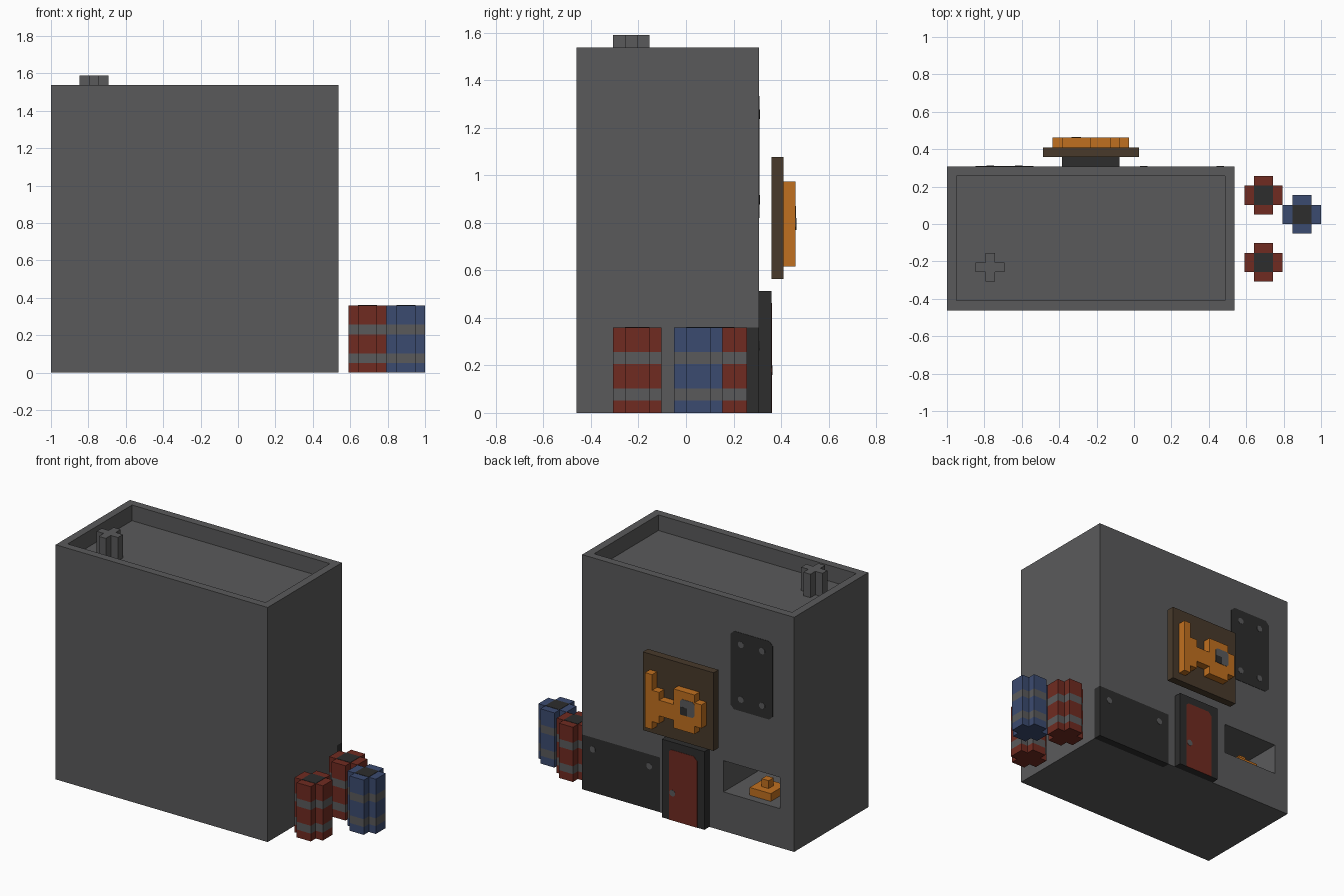
import bpy, bmesh, math
from mathutils import Vector

cube = bpy.data.objects.get("Cube")
if cube:
    bpy.data.objects.remove(cube, do_unlink=True)

U = 2 / 39                          # one block of the block grid
ORIGIN = Vector((-1, -9 * U, 0))    # grid corner
PROUD = 0.04                        # thickness of painted plates, in blocks


def material(name, rgb):
    m = bpy.data.materials.new(name)
    m.use_nodes = True
    m.diffuse_color = (*rgb, 1)
    m.node_tree.nodes["Principled BSDF"].inputs["Base Color"].default_value = (*rgb, 1)
    return m


GREY = material("concrete grey", (0.102, 0.102, 0.105))
DARK = material("dark metal", (0.026, 0.026, 0.026))
BROWN = material("sign brown", (0.065, 0.042, 0.024))
ORANGE = material("fish orange", (0.53, 0.162, 0.014))
RED = material("red paint", (0.162, 0.024, 0.015))
BLUE = material("blue paint", (0.044, 0.07, 0.162))


def prism(name, outline, levels, mats, axis="Z"):
    """Extrude an outline through levels along Z (outline is x, y) or Y (outline is x, z)."""
    bm = bmesh.new()

    def point(a, b, c):
        return ORIGIN + U * Vector((a, b, c) if axis == "Z" else (a, c, b))

    rings = [[bm.verts.new(point(a, b, c)) for a, b in outline] for c in levels]
    bm.faces.new(rings[0])
    bm.faces.new(rings[-1])
    for index, (low, high) in enumerate(zip(rings, rings[1:])):
        for n in range(len(outline)):
            m = (n + 1) % len(outline)
            face = bm.faces.new((low[n], low[m], high[m], high[n]))
            face.material_index = index % len(mats)
    bmesh.ops.recalc_face_normals(bm, faces=bm.faces)
    mesh = bpy.data.meshes.new(name)
    bm.to_mesh(mesh)
    bm.free()
    for m in mats:
        mesh.materials.append(m)
    obj = bpy.data.objects.new(name, mesh)
    bpy.context.collection.objects.link(obj)
    return obj


def rect(a0, a1, b0, b1):
    return [(a0, b0), (a1, b0), (a1, b1), (a0, b1)]


def clipped(a0, a1, b0, b1, c=0.5):
    return [(a0 + c, b0), (a1 - c, b0), (a1, b0 + c), (a1, b1 - c),
            (a1 - c, b1), (a0 + c, b1), (a0, b1 - c), (a0, b0 + c)]


def plus(x, y, arm, half):
    """Cross outline centred on x, y."""
    quarter = [(arm, -half), (arm, half), (half, half)]
    points = []
    for turn in range(4):
        for a, b in quarter:
            for _ in range(turn):
                a, b = -b, a
            points.append((x + a, y + b))
    return points


def box(name, x, y, z, mat):
    return prism(name, rect(*x, *y), z, [mat])


def plate(name, outline, wall, mat):
    return prism(name, outline, (wall, wall + PROUD), [mat], "Y")


def rivet(name, x, z, wall):
    ring = [(x + 0.42 * math.cos(t * math.pi / 4 + math.pi / 8),
             z + 0.42 * math.sin(t * math.pi / 4 + math.pi / 8)) for t in range(8)]
    return plate(name, ring, wall, GREY)


# Building with a sunken roof, a serving window and a slot for the lower panel
building = box("building", (0, 30), (0, 15), (0, 30), GREY)
cutters = [box("roof_cutter", (1, 29), (1, 14), (28, 32), GREY),
           box("window_cutter", (2, 10), (7, 16), (5, 9), GREY),
           box("panel_cutter", (19, 31), (14, 16), (-1, 7), GREY)]
bpy.context.view_layer.objects.active = building
for cutter in cutters:
    cutter.hide_render = True
    mod = building.modifiers.new("cut", "BOOLEAN")
    mod.operation = "DIFFERENCE"
    mod.solver = "EXACT"
    mod.object = cutter
    bpy.ops.object.modifier_apply(modifier=mod.name)
    bpy.data.objects.remove(cutter, do_unlink=True)

# Chimney
prism("chimney", plus(4.5, 4.5, 1.5, 0.5), (28, 31), [GREY])

# Metal panels with rivets
box("lower_panel", (19, 30), (14, 15), (0, 7), DARK)
for x in (20.5, 28.5):
    rivet("lower_panel_rivet", x, 5.5, 15)
plate("upper_panel", clipped(3, 9, 16, 26), 15, DARK)
for x in (4.5, 7.5):
    for z in (17.5, 24.5):
        rivet("upper_panel_rivet", x, z, 15 + PROUD)

# Door
box("door_frame", (12, 18), (15, 16), (0, 10), DARK)
plate("door", [(13, 0), (17, 0), (17, 8.7), (16.7, 9), (13.5, 9), (13, 8.5)], 16, RED)
rivet("door_knob", 16.5, 3.5, 16 + PROUD)

# Sign board with a stepped fish
box("sign_board", (10, 20), (16, 17), (11, 21), BROWN)
columns = [(11, 12, 14, 17), (12, 15, 13, 18), (15, 17, 14, 16), (17, 18, 13, 17), (18, 19, 12, 19)]
lower, upper = [], []
for x0, x1, z0, z1 in columns:
    lower += [(x0, z0), (x1, z0)]
    upper += [(x0, z1), (x1, z1)]
prism("sign_fish", lower + upper[::-1], (17, 18), [ORANGE], "Y")
plate("fish_eye", clipped(12, 14, 15, 17, 0.25), 18, GREY)
plate("fish_pupil", rect(13, 14, 15, 16), 18 + PROUD / 2, DARK)

# Food on the window sill
box("sill_food", (4, 7), (11, 14), (5, 6), ORANGE)
box("sill_food_top", (5, 6), (12, 13), (6, 7), ORANGE)

# Barrels with grey hoops and dark lids
for name, x, y, paint in (("back_red_barrel", 33, 12, RED),
                          ("front_red_barrel", 33, 5, RED),
                          ("blue_barrel", 37, 10, BLUE)):
    prism(name, plus(x, y, 2, 1), (0, 1, 2, 4, 5, 7), [paint, GREY])
    box(name + "_lid", (x - 1, x + 1), (y - 1, y + 1), (7, 7 + PROUD), DARK)
